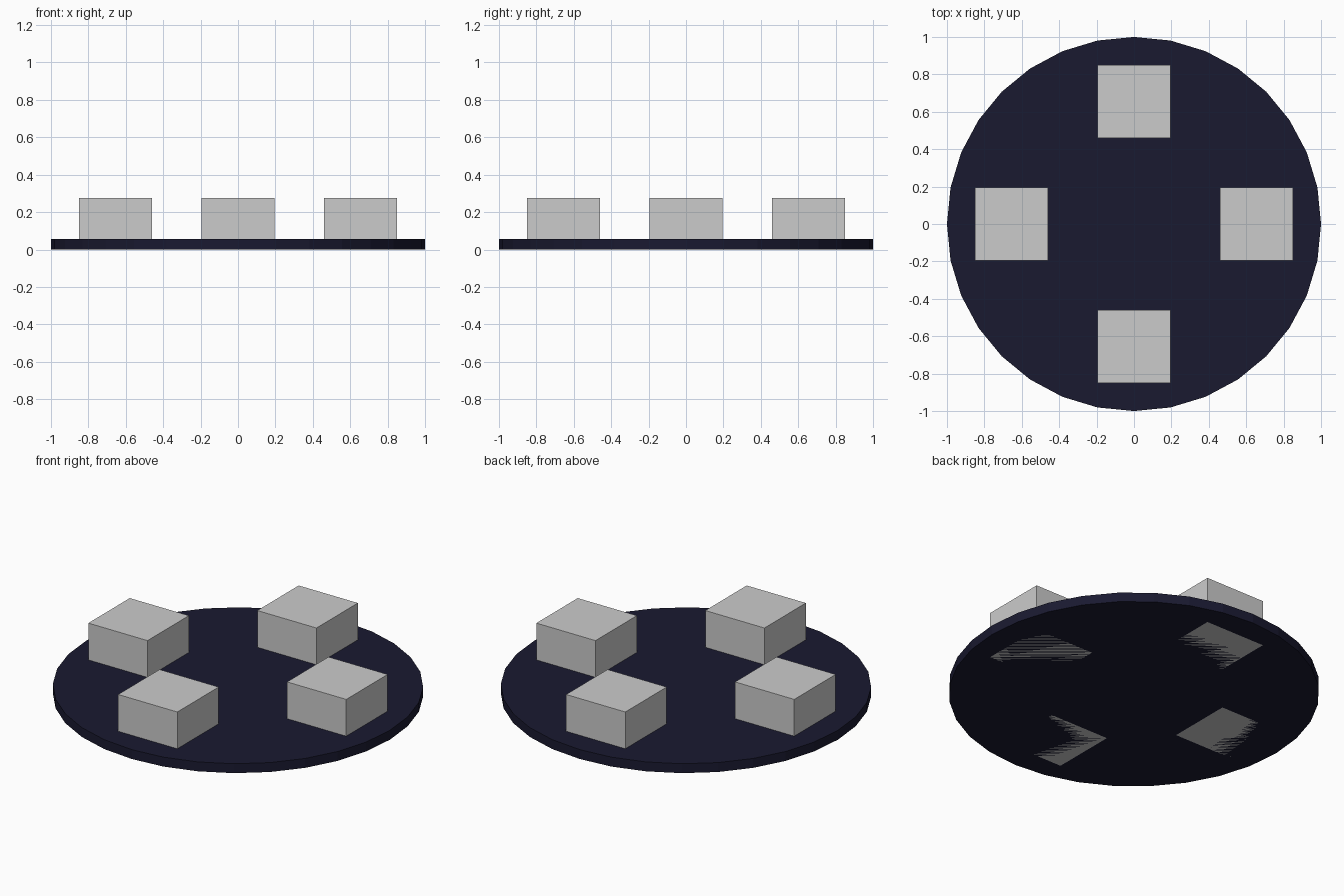
import bpy
from math import cos, sin, pi

if "Cube" in bpy.data.objects:
    bpy.data.objects.remove(bpy.data.objects["Cube"])

# Round base plate, 32 flat sides
bpy.ops.mesh.primitive_cylinder_add(vertices=32, radius=1, depth=0.056, location=(0, 0, 0.028))
base = bpy.context.object
base.name = "base_plate"
navy = bpy.data.materials.new("dark_navy")
navy.diffuse_color = (0.01, 0.01, 0.03, 1)
navy.use_nodes = True
navy.node_tree.nodes["Principled BSDF"].inputs["Base Color"].default_value = navy.diffuse_color
base.data.materials.append(navy)

# Four blocks standing through the plate, flush with its underside
for i, side in enumerate(("right", "back", "left", "front")):
    a = i * pi / 2
    bpy.ops.mesh.primitive_cube_add(size=1, location=(0.655 * cos(a), 0.655 * sin(a), 0.1375))
    block = bpy.context.object
    block.name = side + "_block"
    block.scale = (0.39, 0.39, 0.275)
